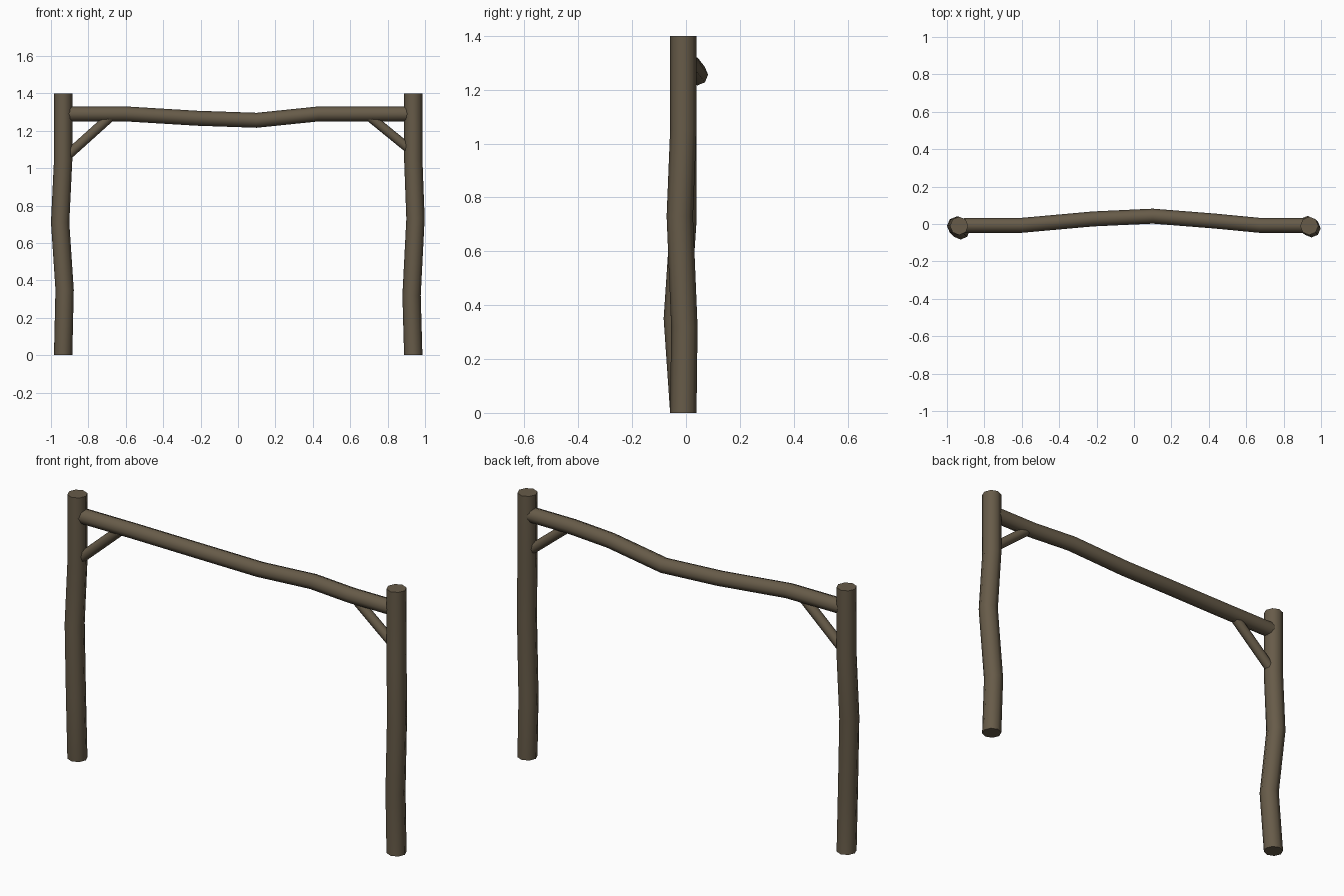
import bpy, bmesh, math
from mathutils import Vector

if "Cube" in bpy.data.objects:
    bpy.data.objects.remove(bpy.data.objects["Cube"])

wood = bpy.data.materials.new("weathered wood")
wood.diffuse_color = (0.135, 0.105, 0.066, 1)
wood.use_nodes = True
wood.node_tree.nodes["Principled BSDF"].inputs["Base Color"].default_value = wood.diffuse_color


def log(name, path, radius, sides=8):
    """Crooked pole: parallel rings along a path, all facing the overall direction."""
    pts = [Vector(p) for p in path]
    axis = (pts[-1] - pts[0]).normalized()
    u = Vector((0, 1, 0))
    u = (u - axis * u.dot(axis)).normalized()
    v = axis.cross(u)
    bm = bmesh.new()
    rings = []
    for p in pts:
        rings.append([bm.verts.new(p + radius * (math.cos(a) * u + math.sin(a) * v))
                      for a in (2 * math.pi * i / sides for i in range(sides))])
    for a, b in zip(rings, rings[1:]):
        for i in range(sides):
            j = (i + 1) % sides
            bm.faces.new((a[i], a[j], b[j], b[i]))
    bm.faces.new(rings[0][::-1])
    bm.faces.new(rings[-1])
    bmesh.ops.recalc_face_normals(bm, faces=bm.faces)
    me = bpy.data.meshes.new(name)
    bm.to_mesh(me)
    bm.free()
    me.materials.append(wood)
    ob = bpy.data.objects.new(name, me)
    bpy.context.collection.objects.link(ob)
    # smooth round the trunk, crisp at the sawn ends
    bpy.ops.object.select_all(action='DESELECT')
    ob.select_set(True)
    bpy.context.view_layer.objects.active = ob
    bpy.ops.object.shade_smooth_by_angle(angle=math.radians(50))
    return ob


# upright posts
log("left_post", [(-0.935, -0.01, 0), (-0.927, -0.034, 0.35), (-0.951, -0.01, 0.71),
                  (-0.935, -0.01, 1.04), (-0.935, -0.01, 1.4)], 0.049)
log("right_post", [(0.937, -0.01, 0), (0.928, -0.006, 0.32), (0.949, -0.023, 0.73),
                   (0.937, -0.01, 1.05), (0.937, -0.01, 1.4)], 0.049)

# sagging cross beam
log("cross_beam", [(-0.91, -0.007, 1.29), (-0.6, -0.007, 1.29), (-0.22, 0.027, 1.267),
                   (0.1, 0.042, 1.256), (0.43, 0.016, 1.29), (0.67, -0.007, 1.29),
                   (0.912, -0.007, 1.29)], 0.04)

# diagonal corner braces
log("left_brace", [(-0.91, -0.01, 1.07), (-0.68, -0.01, 1.277)], 0.026)
log("right_brace", [(0.91, -0.01, 1.107), (0.705, -0.01, 1.274)], 0.025)
